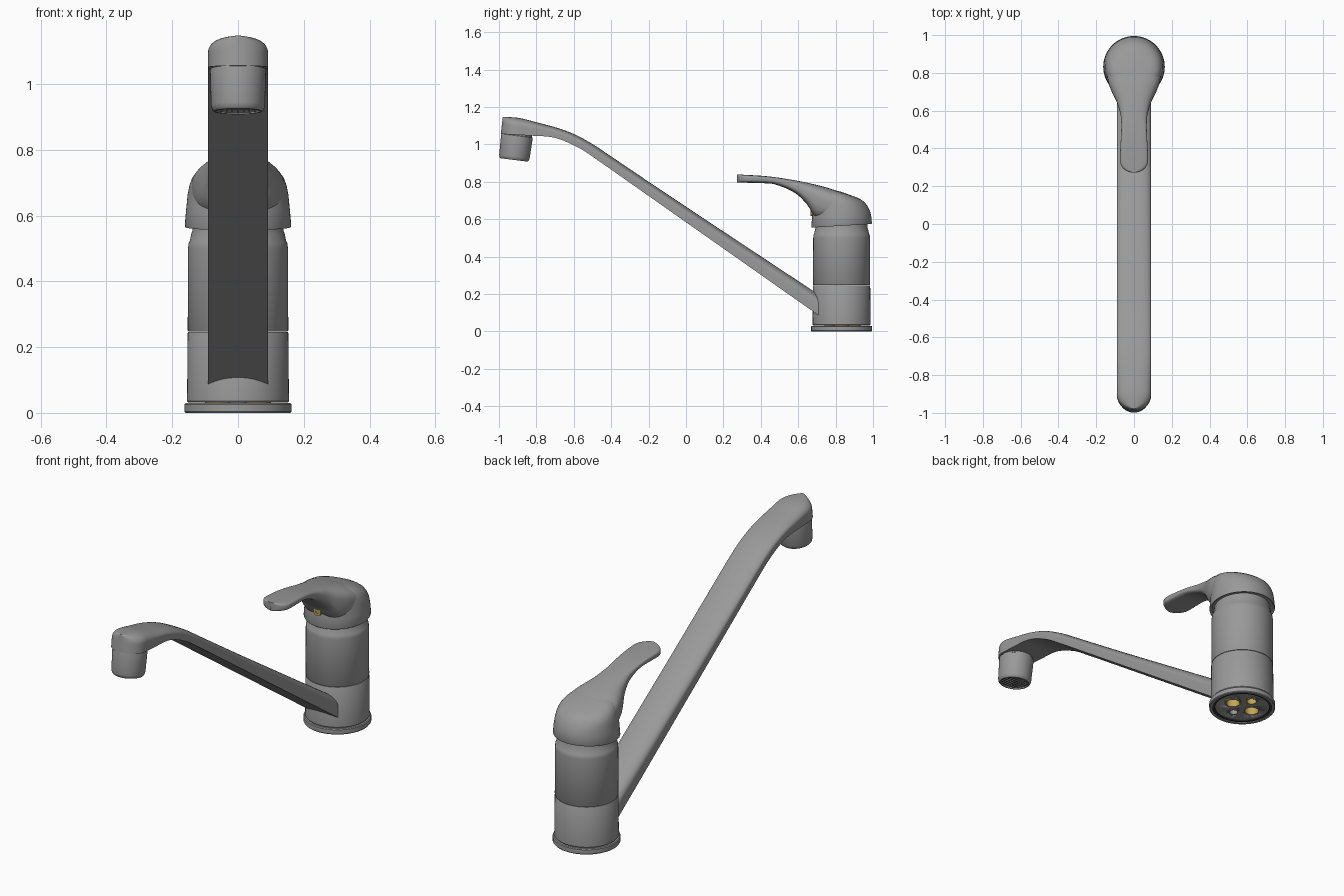
import bpy, bmesh, math
from mathutils import Matrix

cube = bpy.data.objects.get("Cube")
if cube:
    bpy.data.objects.remove(cube, do_unlink=True)


def material(name, rgb):
    m = bpy.data.materials.new(name)
    m.use_nodes = True
    color = (*rgb, 1)
    m.diffuse_color = color
    m.node_tree.nodes["Principled BSDF"].inputs["Base Color"].default_value = color
    return m


METAL = material("grey metal", (0.32, 0.32, 0.32))
DARK = material("dark rubber", (0.04, 0.04, 0.04))
BRASS = material("brass", (0.55, 0.38, 0.1))
AXIS = 0.832  # y of the body axis


def finish(name, bm, mat, angle=35):
    bmesh.ops.recalc_face_normals(bm, faces=bm.faces)
    mesh = bpy.data.meshes.new(name)
    bm.to_mesh(mesh)
    bm.free()
    mesh.materials.append(mat)
    ob = bpy.data.objects.new(name, mesh)
    bpy.context.collection.objects.link(ob)
    bpy.ops.object.select_all(action="DESELECT")
    ob.select_set(True)
    bpy.context.view_layer.objects.active = ob
    bpy.ops.object.shade_smooth_by_angle(angle=math.radians(angle))
    return ob


def lathe(name, profile, mat, loc=(0, AXIS, 0), tilt=0, segs=64, closed=False):
    """Spin (radius, height) points around z."""
    bm = bmesh.new()
    vs = [bm.verts.new((r, 0, z)) for r, z in profile]
    edges = [bm.edges.new(p) for p in zip(vs, vs[1:])]
    if closed:
        edges.append(bm.edges.new((vs[-1], vs[0])))
    bmesh.ops.spin(bm, geom=vs + edges, axis=(0, 0, 1), cent=(0, 0, 0),
                   angle=math.tau, steps=segs, use_duplicate=False)
    bmesh.ops.remove_doubles(bm, verts=bm.verts, dist=1e-5)
    ob = finish(name, bm, mat)
    ob.matrix_world = Matrix.Translation(loc) @ Matrix.Rotation(tilt, 4, "X")
    return ob


def curve(points):
    """Smooth function through (y, value) points."""
    def slope(i):
        a, b = points[max(i - 1, 0)], points[min(i + 1, len(points) - 1)]
        return (b[1] - a[1]) / (b[0] - a[0])

    def value(y):
        i = 0
        while i < len(points) - 2 and y > points[i + 1][0]:
            i += 1
        (x0, v0), (x1, v1) = points[i], points[i + 1]
        h = x1 - x0
        t = min(max((y - x0) / h, 0), 1)
        u = 1 - t
        return (v0 * (1 + 2 * t) * u * u + v1 * t * t * (3 - 2 * t)
                + h * t * u * (u * slope(i) - t * slope(i + 1)))
    return value


def spow(v, e):
    return math.copysign(abs(v) ** e, v)


def loft(name, start, end, steps, section, mat, angle):
    """Join cross-sections along y, packed closer at both ends."""
    bm = bmesh.new()
    rings = []
    for i in range(steps + 1):
        y = start + (end - start) * (1 - math.cos(math.pi * i / steps)) / 2
        rings.append([bm.verts.new(p) for p in section(y)])
    n = len(rings[0])
    for a, b in zip(rings, rings[1:]):
        for k in range(n):
            bm.faces.new((a[k], a[(k + 1) % n], b[(k + 1) % n], b[k]))
    bm.faces.new(rings[0])
    bm.faces.new(rings[-1])
    return finish(name, bm, mat, angle)


# Base: flange, gasket and floor plate
lathe("base_flange", [(0.146, 0), (0.16, 0), (0.163, 0.004), (0.163, 0.026),
                      (0.159, 0.03), (0.146, 0.03)], METAL, closed=True)
lathe("base_gasket", [(0.134, 0.004), (0.147, 0.004), (0.147, 0.028), (0.134, 0.028)],
      DARK, closed=True)
floor = lathe("base_floor", [(0, 0.008), (0.135, 0.008), (0.135, 0.03), (0, 0.03)], METAL)

# Hollow connections sunk through the floor plate
for label, x, y, r, mat in (("left_inlet", 0.06, 0, 0.04, BRASS),
                            ("right_inlet", -0.06, 0, 0.04, BRASS),
                            ("rear_stud_socket", 0, 0.072, 0.03, BRASS),
                            ("front_stud_socket", 0, -0.066, 0.026, METAL)):
    spot = (x, AXIS + y, 0)
    cutter = lathe("cutter", [(0, -0.01), (r, -0.01), (r, 0.05), (0, 0.05)], mat, spot, segs=32)
    cutter.hide_render = True
    bpy.context.view_layer.objects.active = floor
    cut = floor.modifiers.new("hole", "BOOLEAN")
    cut.object = cutter
    cut.operation = "DIFFERENCE"
    bpy.ops.object.modifier_apply(modifier=cut.name)
    bpy.data.objects.remove(cutter, do_unlink=True)
    lathe(label, [(0, 0.1), (r - 0.006, 0.1), (r - 0.006, 0.006), (r, 0.006), (r, 0.106),
                  (0, 0.106)], mat, spot, segs=32)

# Body in two turned sections with a thin groove between them
lathe("lower_body", [(0.14, 0.032), (0.152, 0.032), (0.155, 0.036), (0.153, 0.243),
                     (0.151, 0.246), (0, 0.246)], METAL)
lathe("upper_body", [(0, 0.248), (0.151, 0.248), (0.153, 0.251), (0.152, 0.5),
                     (0.15, 0.517), (0.147, 0.521), (0.142, 0.545), (0.139, 0.552),
                     (0.136, 0.6), (0, 0.6)], METAL)

# Spout: flat underside, crowned top, rounded tip
spout_top = curve([(-0.99, 1.148), (-0.9, 1.141), (-0.8, 1.118), (-0.7, 1.092), (-0.6, 1.056),
                   (-0.5, 1.002), (-0.417, 0.947), (-0.3, 0.868), (0, 0.667), (0.74, 0.177)])
spout_bottom = curve([(-0.99, 1.056), (-0.83, 1.047), (-0.7, 1.035), (-0.57, 0.98),
                      (-0.46, 0.907), (-0.3, 0.795), (0, 0.584), (0.74, 0.064)])


def spout_section(y):
    w = 0.091
    if y < -0.9:
        w *= max(1 - (abs(y + 0.9) / 0.09) ** 2.2, 1e-4) ** 0.5
    top, bottom = spout_top(y), spout_bottom(y)
    mid = bottom + 0.5 * (top - bottom)
    lean = 0.12 * min(max((-0.75 - y) / 0.15, 0), 1)
    pts = [(w, bottom)]
    for k in range(25):
        a = math.pi * k / 24
        pts.append((w * spow(math.cos(a), 0.75), mid + (top - mid) * abs(math.sin(a)) ** 0.9))
    pts.append((-w, bottom))
    return [(x, y + lean * (z - 1.06), z) for x, z in pts]


loft("spout", -0.9899, 0.74, 90, spout_section, METAL, 40)

# Aerator hanging from the spout tip
TIP, TILT = (0, -0.903, 1.05), -0.125
lathe("aerator", [(0, 0.03), (0.08, 0.03), (0.08, -0.002), (0.084, -0.004),
                  (0.085, -0.01), (0.082, -0.115), (0.079, -0.128), (0.073, -0.134),
                  (0.067, -0.134), (0.066, -0.122), (0, -0.122)], METAL, TIP, TILT)
lathe("aerator_screen", [(0, -0.126), (0.066, -0.126), (0.066, -0.12)], DARK, TIP, TILT)
bm = bmesh.new()
for turn in (0, math.pi / 2):
    for i in range(-3, 4):
        off = i * 0.017
        length = 2 * math.sqrt(0.066 ** 2 - off ** 2)
        bmesh.ops.create_cube(bm, size=1, matrix=Matrix.Rotation(turn, 4, "Z")
                              @ Matrix.Translation((off, 0, -0.127))
                              @ Matrix.Diagonal((0.005, length, 0.006, 1)))
grid = finish("aerator_grid", bm, METAL)
grid.matrix_world = Matrix.Translation(TIP) @ Matrix.Rotation(TILT, 4, "X")

# Handle head: domed cap whose crown falls and whose rim rises towards the back
head = lathe("handle_head", [(0, 0.572), (0.15, 0.572), (0.16, 0.565), (0.162, 0.57),
                             (0.158, 0.615), (0.153, 0.665), (0.148, 0.69), (0.14, 0.71),
                             (0.127, 0.725), (0.108, 0.735), (0.08, 0.741), (0, 0.746)], METAL)
for v in head.data.vertices:
    t = min(max((v.co.z - 0.62) / 0.08, 0), 1)
    v.co.z += v.co.y * (0.06 * max(0, 1 - (v.co.z - 0.565) / 0.1) - 0.3 * t)

# Lever flowing out of the handle head
lever_top = curve([(0.272, 0.84), (0.45, 0.828), (0.61, 0.803), (0.7, 0.783),
                   (0.77, 0.764), (0.83, 0.742), (0.92, 0.69)])
lever_mid = curve([(0.272, 0.818), (0.48, 0.808), (0.6, 0.765), (0.68, 0.71),
                   (0.75, 0.69), (0.92, 0.66)])
lever_bottom = curve([(0.272, 0.796), (0.4, 0.793), (0.476, 0.786), (0.583, 0.74),
                      (0.65, 0.675), (0.69, 0.61), (0.75, 0.59), (0.92, 0.6)])
lever_width = curve([(0.272, 0.074), (0.36, 0.074), (0.55, 0.068), (0.635, 0.087),
                     (0.7, 0.118), (0.75, 0.136), (0.8, 0.142), (0.85, 0.135), (0.92, 0.09)])
lever_round = curve([(0.272, 0.5), (0.5, 0.6), (0.7, 0.72), (0.92, 0.72)])


def lever_section(y):
    w = lever_width(y)
    if y < 0.34:
        w *= max(1 - ((0.34 - y) / 0.068) ** 2.2, 1e-4) ** 0.5
    top, mid, bottom, power = lever_top(y), lever_mid(y), lever_bottom(y), lever_round(y)
    pts = []
    for k in range(40):
        a = math.tau * k / 40
        s = spow(math.sin(a), power)
        z = mid + s * (top - mid if s > 0 else mid - bottom)
        pts.append((w * spow(math.cos(a), power), y, z))
    return pts


loft("handle_lever", 0.2722, 0.92, 80, lever_section, METAL, 60)

# Brass grub screw on the front of the handle, under the lever
lathe("grub_screw", [(0, 0.004), (0.008, 0.004), (0.009, 0.007), (0.021, 0.007),
                     (0.021, -0.03)], BRASS, (-0.003, 0.673, 0.637), math.pi / 2, 24)
